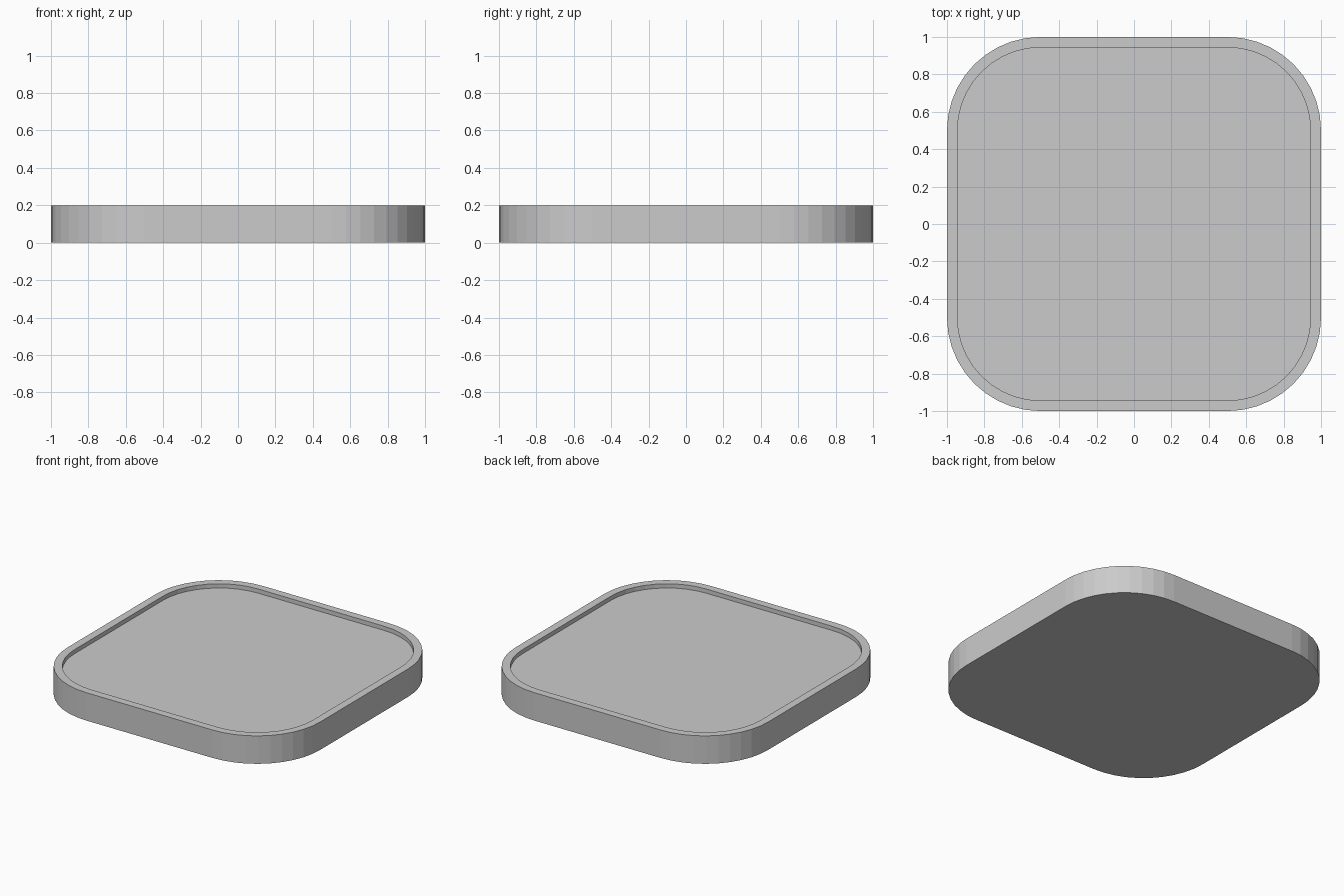
import bpy, bmesh
from math import cos, sin, pi

if "Cube" in bpy.data.objects:
    bpy.data.objects.remove(bpy.data.objects["Cube"])

HEIGHT, DEPTH, RIM = 0.2, 0.03, 0.056
CORNER, SEGMENTS = 0.5, 10


def rounded_loop(bm, radius, z):
    """Rounded square with fixed corner centres at +-CORNER."""
    verts = []
    for q, (sx, sy) in enumerate([(1, 1), (-1, 1), (-1, -1), (1, -1)]):
        for i in range(SEGMENTS + 1):
            a = (q + i / SEGMENTS) * pi / 2
            verts.append(bm.verts.new((sx * CORNER + radius * cos(a),
                                       sy * CORNER + radius * sin(a), z)))
    return verts


def bridge(bm, lower, upper):
    n = len(lower)
    for i in range(n):
        j = (i + 1) % n
        bm.faces.new((lower[i], lower[j], upper[j], upper[i]))


# Tray: base, outer wall, flat rim, inner wall and recessed floor
bm = bmesh.new()
outer, inner = 1 - CORNER, 1 - CORNER - RIM
loops = [rounded_loop(bm, r, z) for r, z in [
    (outer, 0), (outer, HEIGHT), (inner, HEIGHT), (inner, HEIGHT - DEPTH)]]
for lower, upper in zip(loops, loops[1:]):
    bridge(bm, lower, upper)
bm.faces.new(reversed(loops[0]))
bm.faces.new(loops[-1])
bmesh.ops.recalc_face_normals(bm, faces=bm.faces)

mesh = bpy.data.meshes.new("tray")
bm.to_mesh(mesh)
bm.free()
bpy.context.collection.objects.link(bpy.data.objects.new("tray", mesh))
